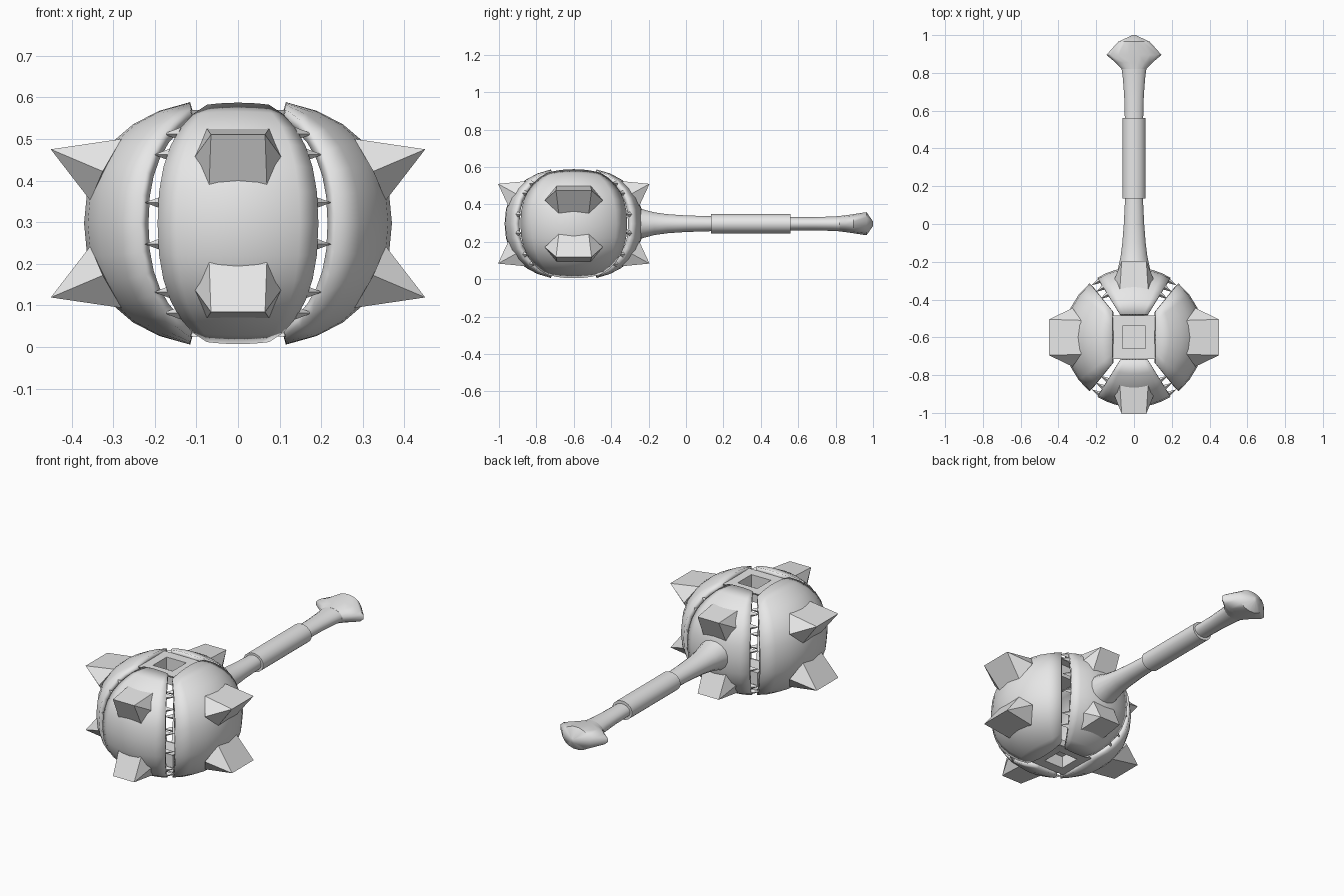
import bpy, bmesh, math
from mathutils import Matrix, Vector

if "Cube" in bpy.data.objects:
    bpy.data.objects.remove(bpy.data.objects["Cube"])

CENTER = Vector((0, -0.6, 0.297))
R, H, N = 0.37, 0.296, 2.3      # head radius, half height, roundness
metal = bpy.data.materials.new("grey metal")
metal.diffuse_color = (0.8, 0.8, 0.8, 1)
metal.use_nodes = True
metal.node_tree.nodes["Principled BSDF"].inputs["Base Color"].default_value = metal.diffuse_color


def finish(name, verts, faces, smooth=35, recalc=True):
    me = bpy.data.meshes.new(name)
    me.from_pydata(verts, [], faces)
    if recalc:
        bm = bmesh.new()
        bm.from_mesh(me)
        bmesh.ops.recalc_face_normals(bm, faces=bm.faces)
        bm.to_mesh(me)
        bm.free()
    me.materials.append(metal)
    ob = bpy.data.objects.new(name, me)
    bpy.context.collection.objects.link(ob)
    if smooth:
        bpy.ops.object.select_all(action='DESELECT')
        ob.select_set(True)
        bpy.context.view_layer.objects.active = ob
        bpy.ops.object.shade_smooth_by_angle(angle=math.radians(smooth))
    return ob


def place(r, s, z, yaw):
    """Point at distance r out, s sideways, z up, turned by yaw around the head."""
    return CENTER + Matrix.Rotation(yaw, 3, 'Z') @ Vector((r, s, z))


# Curved shell panels with a straight top and bottom edge
def panel(name, yaw, half, inner):
    na, nt = 8, 12
    verts, faces = [], []
    for i in range(na + 1):
        az = math.radians(half) * (2 * i / na - 1)
        top = math.acos((inner / math.cos(az) / R) ** (N / 2))
        for j in range(nt + 1):
            th = top * (2 * j / nt - 1)
            r = R * math.cos(th) ** (2 / N)
            z = math.copysign(H * 1.015 * abs(math.sin(th)) ** (2 / N), th)
            verts.append(place(r * math.cos(az), r * math.sin(az), z, yaw))
    for i in range(na):
        for j in range(nt):
            a = i * (nt + 1) + j
            faces.append((a, a + nt + 1, a + nt + 2, a + 1))
    ob = finish(name, verts, faces, recalc=False)
    mod = ob.modifiers.new("thickness", 'SOLIDIFY')
    mod.thickness, mod.offset = 0.028, -1


# Chisel-tipped spikes: rows of (distance, half width, height)
SIDE_SPIKE = [(0.28, 0.09, 0.203), (0.325, 0.155, 0.125), (0.355, 0.08, 0.055), (0.45, 0.095, 0.178)]
END_SPIKE = [(0.25, 0.075, 0.228), (0.305, 0.105, 0.158), (0.34, 0.07, 0.073), (0.405, 0.065, 0.213)]


def spike(name, yaw, rows, up):
    verts = []
    for r, w, z in rows:
        verts += [place(r, -w, z * up, yaw), place(r, w, z * up, yaw)]
    faces = [(0, 1, 7, 6), (4, 5, 7, 6), (0, 2, 6), (2, 4, 6),
             (1, 3, 7), (3, 5, 7), (0, 1, 3, 5, 4, 2)]
    finish(name, verts, faces, 0)


for label, deg in (("right", 0), ("back", 90), ("left", 180), ("front", 270)):
    yaw = math.radians(deg)
    side = deg % 180 == 0
    panel(label + "_panel", yaw, 50.5 if side else 31.5, 0.115 if side else 0.122)
    for up, word in ((1, "upper"), (-1, "lower")):
        spike(f"{word}_{label}_spike", yaw, SIDE_SPIKE if side else END_SPIKE, up)

# Small teeth inside the gaps, pointing from the end panels to the side panels
verts, faces = [], []
for deg in (90, 270):
    for sgn in (-1, 1):
        az = math.radians(deg + sgn * 31)
        for z in (-0.215, -0.165, -0.05, 0.05, 0.165, 0.215):
            r = R * (1 - abs(z / 0.3) ** N) ** (1 / N) - 0.016
            radial = Vector((math.cos(az), math.sin(az), 0))
            along = Vector((-math.sin(az), math.cos(az), 0)) * sgn
            root = CENTER + radial * r + Vector((0, 0, z))
            k = len(verts)
            verts += [root + radial * 0.014, root + Vector((0, 0, 0.016)),
                      root - radial * 0.014, root - Vector((0, 0, 0.016)),
                      root + along * 0.05]
            faces += [(k, k + 1, k + 2, k + 3)]
            faces += [(k + q, k + (q + 1) % 4, k + 4) for q in range(4)]
finish("gap_teeth", verts, faces, 0)

# Square end caps with a recessed well, top and bottom
for up, word in ((1, "top"), (-1, "bottom")):
    verts, faces = [], []
    for half, z in ((0.11, 0.262), (0.115, 0.272), (0.06, 0.272), (0.06, 0.2), (0.066, 0.195), (0.066, 0.262)):
        verts += [place(sx * half, sy * half, z * up, 0)
                  for sx, sy in ((-1, -1), (1, -1), (1, 1), (-1, 1))]
    for a in range(6):
        b = (a + 1) % 6
        for q in range(4):
            p = (q + 1) % 4
            faces.append((a * 4 + q, a * 4 + p, b * 4 + p, b * 4 + q))
    finish(word + "_cap", verts, faces, 0)
    floor = [place(sx * 0.06, sy * 0.06, z * up, 0) for z in (0.196, 0.204)
             for sx, sy in ((-1, -1), (1, -1), (1, 1), (-1, 1))]
    finish(word + "_well_floor", floor, [(0, 1, 2, 3), (4, 5, 6, 7), (0, 1, 5, 4),
                                         (1, 2, 6, 5), (2, 3, 7, 6), (3, 0, 4, 7)], 0)


# Lofted handle parts: rows of (y, half width, half height)
def loft(name, rows, sides=16, smooth=35):
    verts, faces = [], []
    for y, hx, hz in rows:
        for k in range(sides):
            a = math.tau * (k + 0.5) / sides
            verts.append((hx * math.cos(a), y, CENTER.z + hz * math.sin(a)))
    for i in range(len(rows) - 1):
        for k in range(sides):
            p = (k + 1) % sides
            faces.append((i * sides + k, i * sides + p, (i + 1) * sides + p, (i + 1) * sides + k))
    faces += [tuple(range(sides)), tuple(range(len(verts) - sides, len(verts)))]
    finish(name, verts, faces, smooth)


loft("handle_neck", [(-0.28, 0.095, 0.095), (-0.23, 0.085, 0.078), (-0.17, 0.072, 0.062),
                     (-0.1, 0.063, 0.052), (0, 0.055, 0.045), (0.16, 0.047, 0.04)])
loft("grip", [(0.135, 0.061, 0.052), (0.56, 0.061, 0.052)])
loft("handle_end", [(0.54, 0.049, 0.036), (0.68, 0.053, 0.036), (0.78, 0.061, 0.039), (0.83, 0.068, 0.042)])
loft("pommel", [(0.82, 0.066, 0.042), (0.855, 0.1, 0.046), (0.895, 0.149, 0.052),
                (0.965, 0.085, 0.063), (1.0, 0.008, 0.012)])
